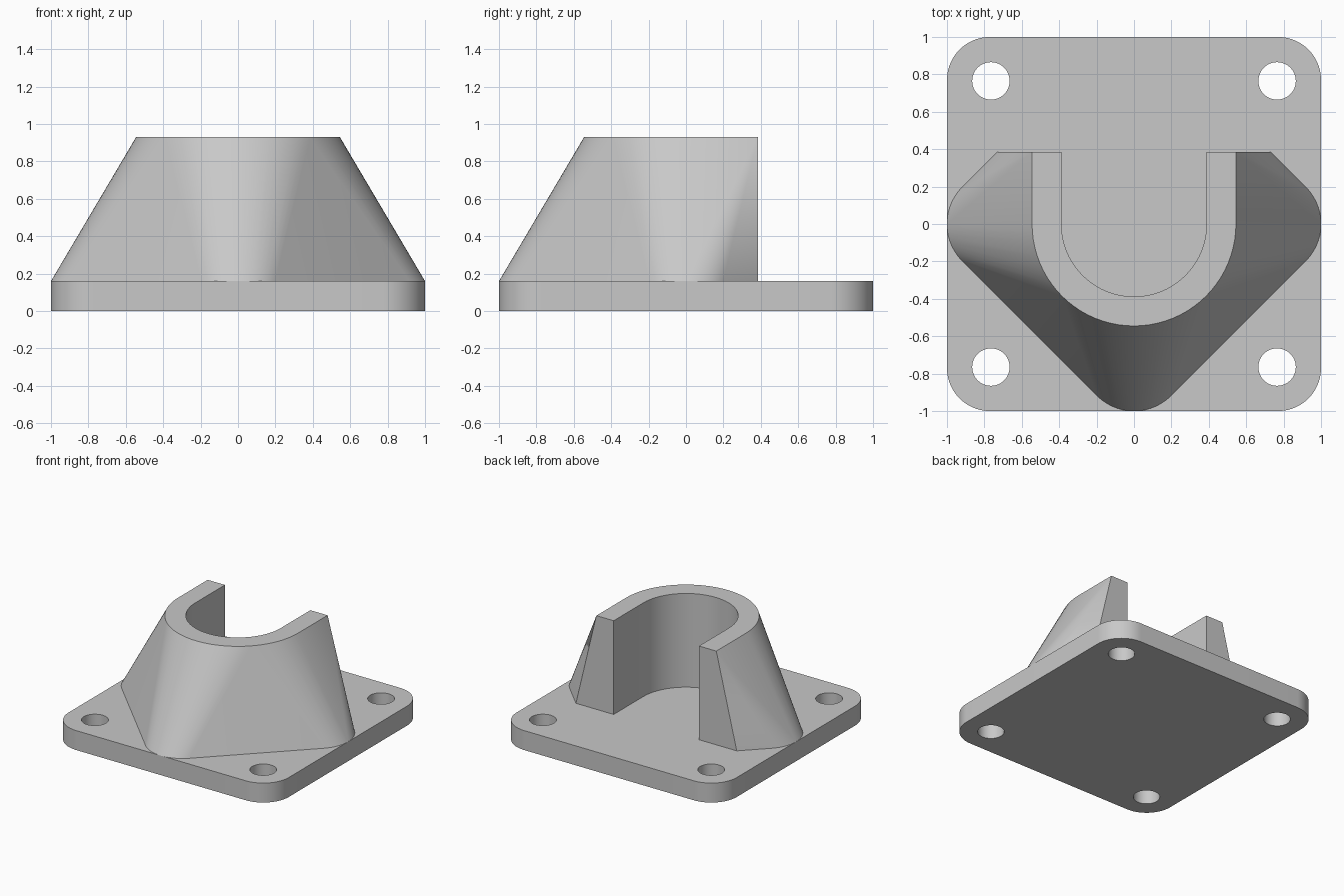
import bpy, bmesh
from math import cos, sin, radians

if "Cube" in bpy.data.objects:
    bpy.data.objects.remove(bpy.data.objects["Cube"], do_unlink=True)

PLATE_TOP, TOP = 0.16, 0.93      # heights of the plate and of the socket
BACK = 0.385                     # open back of the socket
STEPS = 20                       # segments per quarter turn

grey = bpy.data.materials.new("light grey")
grey.use_nodes = True
colour = (0.58, 0.58, 0.58, 1)
grey.diffuse_color = colour
grey.node_tree.nodes["Principled BSDF"].inputs["Base Color"].default_value = colour


def arc(cx, cy, r, start, end):
    n = max(2, round(abs(end - start) / 90 * STEPS))
    angles = [radians(start + (end - start) * i / n) for i in range(n + 1)]
    return [(cx + r * cos(a), cy + r * sin(a)) for a in angles]


def u_outline(r, back):
    return arc(0, 0, r, 180, 360) + [(r, back), (-r, back)]


def add_object(name, bm):
    bmesh.ops.recalc_face_normals(bm, faces=bm.faces[:])
    mesh = bpy.data.meshes.new(name)
    bm.to_mesh(mesh)
    bm.free()
    mesh.materials.append(grey)
    obj = bpy.data.objects.new(name, mesh)
    bpy.context.collection.objects.link(obj)
    return obj


def prism(name, outline, z0, z1):
    bm = bmesh.new()
    low = [bm.verts.new((x, y, z0)) for x, y in outline]
    high = [bm.verts.new((x, y, z1)) for x, y in outline]
    bm.faces.new(low)
    bm.faces.new(high)
    for i in range(len(low)):
        bm.faces.new((low[i - 1], low[i], high[i], high[i - 1]))
    return add_object(name, bm)


def cut(obj, cutters):
    bpy.ops.object.select_all(action="DESELECT")
    bpy.context.view_layer.objects.active = obj
    obj.select_set(True)
    for cutter in cutters:
        mod = obj.modifiers.new("cut", "BOOLEAN")
        mod.operation, mod.solver, mod.object = "DIFFERENCE", "EXACT", cutter
        bpy.ops.object.modifier_apply(modifier=mod.name)
        bpy.data.objects.remove(cutter, do_unlink=True)
    bpy.ops.object.shade_smooth_by_angle(angle=radians(20))


# Base plate with rounded corners and four bolt holes
R, HOLE = 0.23, 0.765
corners = [(1, 1), (-1, 1), (-1, -1), (1, -1)]
outline = []
for i, (sx, sy) in enumerate(corners):
    outline += arc(sx * (1 - R), sy * (1 - R), R, 90 * i, 90 * i + 90)
plate = prism("base_plate", outline, 0, PLATE_TOP)
cut(plate, [prism("hole_cutter", arc(sx * HOLE, sy * HOLE, 0.1, 0, 360)[:-1], -0.1, 0.3)
            for sx, sy in corners])

# Socket: loft from a rounded diamond foot to a U-shaped rim
FOOT_R = 0.28
c = 1 - FOOT_R
half_width = c + FOOT_R * 2 ** 0.5 - BACK    # foot half width at the open back
foot = (arc(-c, 0, FOOT_R, 135, 225) + arc(0, -c, FOOT_R, 225, 315)
        + arc(c, 0, FOOT_R, -45, 45) + [(half_width, BACK), (-half_width, BACK)])
bm = bmesh.new()
for points, z in ((foot, PLATE_TOP), (u_outline(0.545, BACK), TOP)):
    for x, y in points:
        bm.verts.new((x, y, z))
bmesh.ops.convex_hull(bm, input=bm.verts[:])
bmesh.ops.dissolve_limit(bm, angle_limit=radians(0.1), verts=bm.verts[:], edges=bm.edges[:])
socket = add_object("socket", bm)
cut(socket, [prism("socket_cutter", u_outline(0.388, 0.6), 0, 1.2)])
